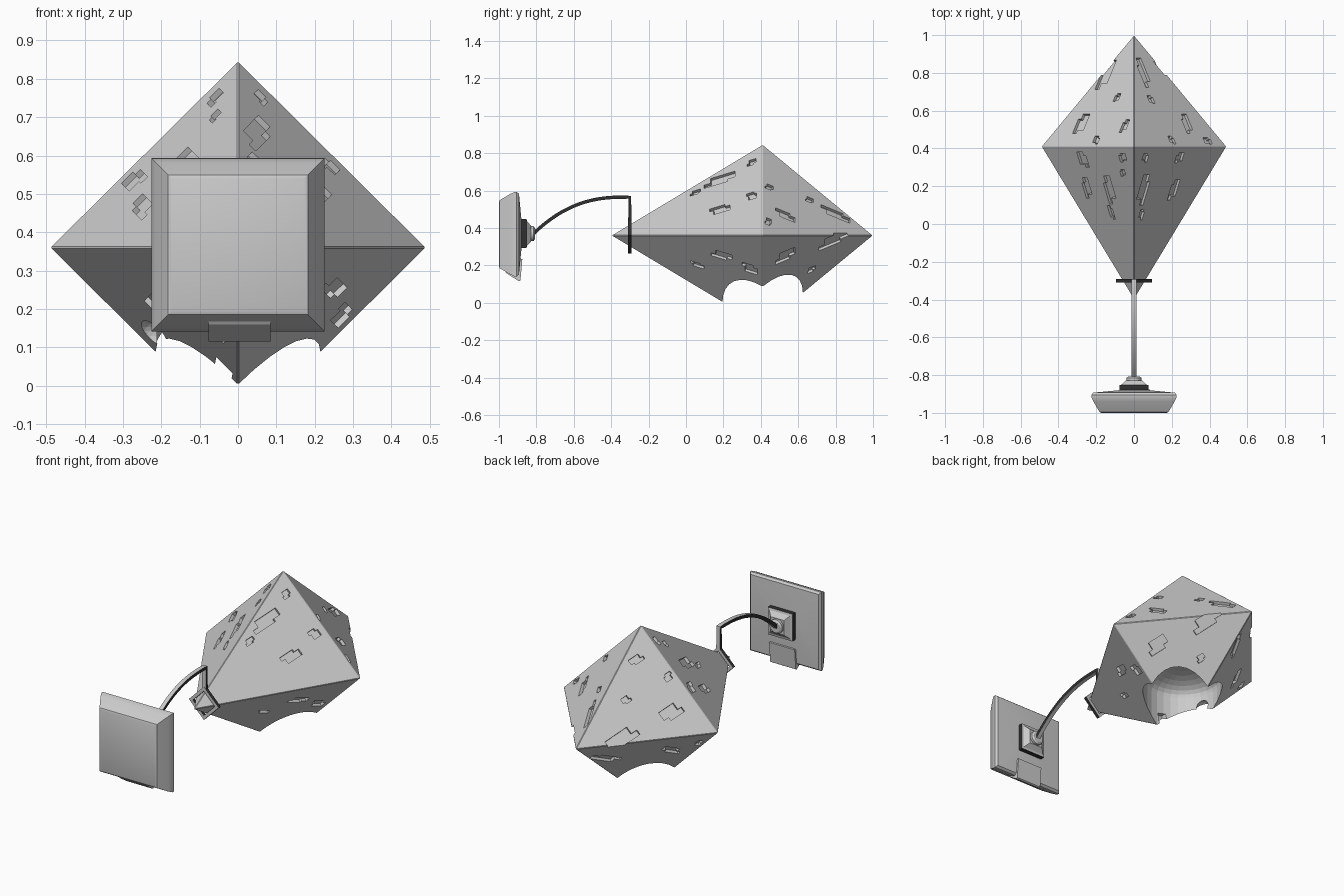
import bpy, bmesh, math, random
from mathutils import Vector, Matrix

cube = bpy.data.objects.get("Cube")
if cube:
    bpy.data.objects.remove(cube, do_unlink=True)
random.seed(4)


def material(name, value):
    m = bpy.data.materials.new(name)
    m.use_nodes = True
    col = (value, value, value, 1)
    m.diffuse_color = col
    m.node_tree.nodes["Principled BSDF"].inputs["Base Color"].default_value = col
    return m


GREY = material("stone grey", 0.6)
DARK = material("dark trim", 0.03)
ROOT2 = math.sqrt(2)


def finish(name, bm, dark_rule=None, smooth=False):
    bmesh.ops.recalc_face_normals(bm, faces=bm.faces)
    bm.normal_update()
    if dark_rule:
        for f in bm.faces:
            f.material_index = 1 if dark_rule(f) else 0
    mesh = bpy.data.meshes.new(name)
    bm.to_mesh(mesh)
    bm.free()
    obj = bpy.data.objects.new(name, mesh)
    bpy.context.collection.objects.link(obj)
    mesh.materials.append(GREY)
    if dark_rule:
        mesh.materials.append(DARK)
    if smooth:
        bpy.ops.object.select_all(action='DESELECT')
        obj.select_set(True)
        bpy.context.view_layer.objects.active = obj
        bpy.ops.object.shade_smooth_by_angle(angle=math.radians(30))
    return obj


def bridge(bm, rings, closed=False):
    """Join successive vertex rings with quads, capping open ends."""
    n = len(rings[0])
    pairs = list(zip(rings, rings[1:])) + ([(rings[-1], rings[0])] if closed else [])
    for a, b in pairs:
        for i in range(n):
            j = (i + 1) % n
            bm.faces.new((a[i], a[j], b[j], b[i]))
    if not closed:
        bm.faces.new(rings[0])
        bm.faces.new(rings[-1])


def loft(profile, sides, turn=0, matrix=Matrix(), closed=False):
    """Stack polygon rings given as (radius, distance along the axis)."""
    bm = bmesh.new()
    rings = []
    for r, d in profile:
        ring = []
        for i in range(sides):
            a = turn + math.tau * i / sides
            ring.append(bm.verts.new(matrix @ Vector((r * math.cos(a), r * math.sin(a), d))))
        rings.append(ring)
    bridge(bm, rings, closed)
    return bm


def along_y(z):
    return Matrix.Translation((0, 0, z)) @ Matrix.Rotation(-math.pi / 2, 4, 'X')


def square(profile):
    return [(r * ROOT2, d) for r, d in profile]


# Crystal body: a stretched octahedron
CENTRE = Vector((0, 0.41, 0.36))
WIDTH, HEIGHT, FRONT, BACK = 0.49, 0.486, 0.81, 0.59
bm = bmesh.new()
corners = [(WIDTH, 0, 0), (0, BACK, 0), (-WIDTH, 0, 0), (0, -FRONT, 0)]
belt = [bm.verts.new(CENTRE + Vector(c)) for c in corners]
for z in (HEIGHT, -HEIGHT):
    tip = bm.verts.new(CENTRE + Vector((0, 0, z)))
    for i in range(4):
        bm.faces.new((belt[i], belt[(i + 1) % 4], tip))
bmesh.ops.recalc_face_normals(bm, faces=bm.faces)
bmesh.ops.bevel(bm, geom=list(bm.edges), offset=0.003, segments=1, affect='EDGES')
body = finish("crystal_body", bm)


def carve(cutter):
    cutter.hide_render = True
    mod = body.modifiers.new("carve", 'BOOLEAN')
    mod.operation = 'DIFFERENCE'
    mod.solver = 'EXACT'
    mod.object = cutter
    bpy.context.view_layer.objects.active = body
    bpy.ops.object.modifier_apply(modifier=mod.name)
    bpy.data.objects.remove(cutter, do_unlink=True)


# Domed well that opens the underside
WELL = 0.215
dome = [(WELL * math.cos(a), 0.2 + 0.09 * math.sin(a))
        for a in (math.radians(12 * k) for k in range(8))]
carve(finish("well_cutter", loft([(WELL, -0.3)] + dome, 32, 0,
                                 Matrix.Translation((0, CENTRE.y, 0)))))

# Chips beside the well
bm = bmesh.new()
bmesh.ops.create_icosphere(bm, subdivisions=3, radius=0.045,
                           matrix=Matrix.Translation((-0.225, 0.33, 0.13)))
carve(finish("chip_cutter", bm))
bm = bmesh.new()
bmesh.ops.create_cube(bm, size=1, matrix=Matrix.Translation((-0.038, 0.22, 0.04))
                      @ Matrix.Rotation(0.2, 4, 'Y') @ Matrix.Diagonal((0.05, 0.1, 0.09, 1)))
carve(finish("notch_cutter", bm))

# Stepped recesses over all eight faces: x, y, half width, half length
SLOTS = [(0.05, 0.8, 0.025, 0.09), (0.09, 0.66, 0.018, 0.025), (0.28, 0.53, 0.025, 0.06),
         (0.2, 0.445, 0.018, 0.025), (0.39, 0.44, 0.025, 0.02),
         (-0.15, 0.79, 0.035, 0.09), (-0.09, 0.67, 0.018, 0.025), (-0.28, 0.53, 0.035, 0.06),
         (-0.05, 0.52, 0.02, 0.04), (-0.2, 0.445, 0.02, 0.025),
         (0.05, 0.18, 0.03, 0.09), (0.21, 0.18, 0.025, 0.06), (0.24, 0.35, 0.025, 0.03),
         (0.06, 0.35, 0.02, 0.025), (0.04, 0.05, 0.015, 0.03),
         (-0.13, 0.18, 0.03, 0.08), (-0.25, 0.19, 0.025, 0.06), (-0.27, 0.34, 0.03, 0.045),
         (-0.06, 0.35, 0.025, 0.025), (-0.06, 0.27, 0.018, 0.02), (-0.12, 0.06, 0.015, 0.04)]
STEP = [(-1, -0.6), (0.2, -0.6), (0.2, -1), (1, -1), (1, 0.5), (0.4, 0.5), (0.4, 1), (-1, 1)]
bm = bmesh.new()
for side in (1, -1):
    for sx, y, w, l in SLOTS:
        x, dy = sx * side, y - CENTRE.y
        if side < 0 and math.hypot(x, dy) < WELL + 0.06:
            continue
        depth = FRONT if dy < 0 else BACK
        z = HEIGHT * (1 - abs(x) / WIDTH - abs(dy) / depth)
        n = Vector((math.copysign(1 / WIDTH, x), math.copysign(1 / depth, dy),
                    side / HEIGHT)).normalized()
        t = (Vector((0, 1, 0)) - n * n.y).normalized()
        u = n.cross(t)
        flip = random.choice((1, -1))
        spot = CENTRE + Vector((x, dy, side * z))
        rings = [[bm.verts.new(spot + u * (a * w * flip) + t * (b * l) + n * h)
                  for a, b in STEP] for h in (-0.016, 0.016)]
        bridge(bm, rings)
carve(finish("slot_cutter", bm))

# Diamond collar around the front tip
finish("collar", loft([(0.095, -0.31), (0.095, -0.292), (0.07, -0.292), (0.07, -0.31)],
                      4, 0, along_y(0.36), closed=True), lambda f: abs(f.normal.y) < 0.5)

# Curved arm from the mount, ending in a post down to the collar
path = []
for k in range(25):
    y = -0.82 + 0.52 * k / 24
    path.append(Vector((0, y, 0.565 - 0.19 * max(0, (-0.33 - y) / 0.48) ** 2.4)))
path.append(Vector((0, -0.30, 0.44)))
bm = bmesh.new()
rings = []
for i, p in enumerate(path):
    before = (p - path[max(i - 1, 0)]).normalized()
    after = (path[min(i + 1, len(path) - 1)] - p).normalized()
    d = (before + after).normalized()
    out = Vector((0, -d.z, d.y)) * 0.009
    wide = Vector((0.012, 0, 0))
    rings.append([bm.verts.new(p + v) for v in (out + wide, out - wide, -out - wide, wide - out)])
bridge(bm, rings)
finish("arm", bm, lambda f: abs(f.normal.x) > 0.9, smooth=True)

# Front panel: a pillowed square with a shallow pyramid back
finish("front_panel", loft(square([(0.172, -1), (0.182, -0.996), (0.215, -0.94), (0.225, -0.918),
                                   (0.226, -0.905), (0.216, -0.893), (0.08, -0.88)]),
                           4, math.pi / 4, along_y(0.367)), smooth=True)

# Square mount with a dark rim, and the round socket on it
finish("mount", loft(square([(0.078, -0.89), (0.078, -0.853), (0.066, -0.85), (0.042, -0.828)]),
                     4, math.pi / 4, along_y(0.37)),
       lambda f: abs(f.normal.y) < 0.1)
finish("socket", loft([(0.04, -0.835), (0.04, -0.815), (0.03, -0.808)], 24, 0, along_y(0.37)),
       smooth=True)

# Tab under the panel
bm = bmesh.new()
outline = [(-0.972, 0.176), (-0.962, 0.16), (-0.893, 0.115), (-0.885, 0.12),
           (-0.875, 0.235), (-0.93, 0.24)]
bridge(bm, [[bm.verts.new((x, y, z)) for y, z in outline] for x in (-0.077, 0.085)])
finish("lower_tab", bm)
